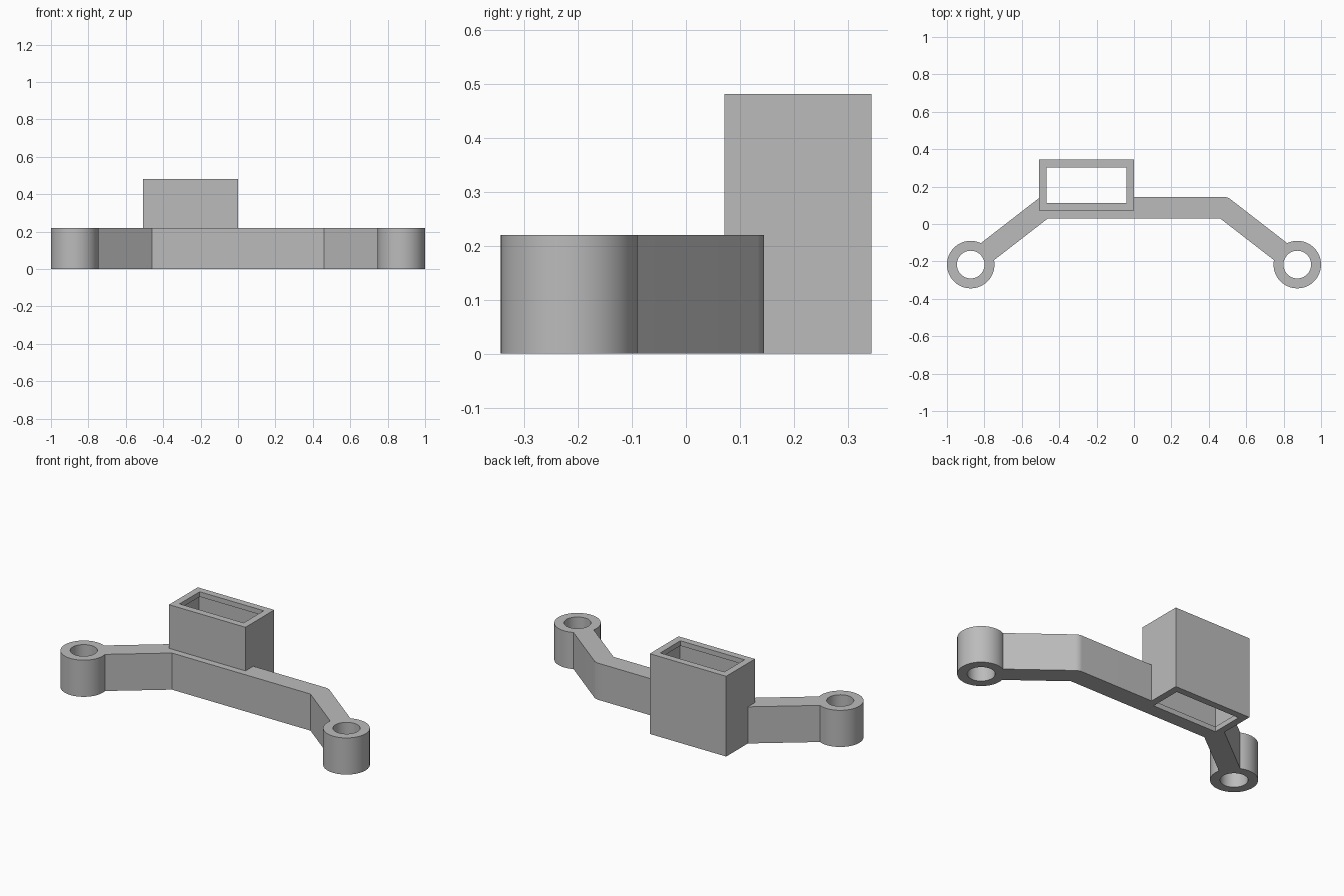
import bpy, bmesh
from math import cos, sin, pi, atan2
from mathutils import Vector

if "Cube" in bpy.data.objects:
    bpy.data.objects.remove(bpy.data.objects["Cube"], do_unlink=True)

BAR_H, BOX_H, HALF_W = 0.22, 0.482, 0.0575
HUB = Vector((0.873, -0.217))
BEND = Vector((0.48, 0.0875))

grey = bpy.data.materials.new("light_grey")
grey.use_nodes = True
colour = (0.5, 0.5, 0.5, 1)
grey.diffuse_color = colour
grey.node_tree.nodes["Principled BSDF"].inputs["Base Color"].default_value = colour


def prism(name, outline, z0, z1):
    """Extrude a flat outline from z0 to z1."""
    bm = bmesh.new()
    face = bm.faces.new([bm.verts.new((p[0], p[1], z0)) for p in outline])
    grown = bmesh.ops.extrude_face_region(bm, geom=[face])["geom"]
    bmesh.ops.translate(bm, vec=(0, 0, z1 - z0),
                        verts=[v for v in grown if isinstance(v, bmesh.types.BMVert)])
    bmesh.ops.recalc_face_normals(bm, faces=bm.faces)
    mesh = bpy.data.meshes.new(name)
    bm.to_mesh(mesh)
    bm.free()
    mesh.materials.append(grey)
    obj = bpy.data.objects.new(name, mesh)
    bpy.context.collection.objects.link(obj)
    return obj


def rect(x0, x1, y0, y1):
    return [(x0, y0), (x1, y0), (x1, y1), (x0, y1)]


def circle(centre, radius, n=64):
    return [(centre[0] + radius * cos(2 * pi * i / n),
             centre[1] + radius * sin(2 * pi * i / n)) for i in range(n)]


def combine(target, tool, operation):
    """Apply a boolean and discard the tool."""
    mod = target.modifiers.new(operation.lower(), 'BOOLEAN')
    mod.operation, mod.solver, mod.object = operation, 'EXACT', tool
    with bpy.context.temp_override(object=target, active_object=target):
        bpy.ops.object.modifier_apply(modifier=mod.name)
    bpy.data.objects.remove(tool, do_unlink=True)


# Bent bar: straight middle, slanted arms, rounded outer elbows
along = (HUB - BEND).normalized()
normal = Vector((-along.y, along.x))
turn = atan2(normal.y, normal.x)
inner_x = BEND.x - HALF_W * (1 - normal.y) / normal.x
half = [Vector((inner_x, BEND.y - HALF_W)),
        HUB - normal * HALF_W, HUB + normal * HALF_W]
for i in range(9):
    a = turn + (pi / 2 - turn) * i / 8
    half.append(BEND + HALF_W * Vector((cos(a), sin(a))))
bracket = prism("mounting_bracket",
                half + [Vector((-p.x, p.y)) for p in reversed(half)], 0, BAR_H)

# End hubs and rectangular sleeve
hubs = [(side * HUB.x, HUB.y) for side in (-1, 1)]
for c in hubs:
    combine(bracket, prism("hub", circle(c, 0.127), 0, BAR_H), 'UNION')
combine(bracket, prism("sleeve", rect(-0.508, 0, 0.071, 0.344), 0, BOX_H), 'UNION')

# Bolt holes, sleeve opening and the shallow recess between its lips
for c in hubs:
    combine(bracket, prism("bolt_hole", circle(c, 0.074), -0.1, 0.4), 'DIFFERENCE')
combine(bracket, prism("opening", rect(-0.467, -0.041, 0.112, 0.303), -0.1, 0.6), 'DIFFERENCE')
combine(bracket, prism("recess", rect(-0.479, -0.029, 0.1, 0.315), 0.03, BOX_H - 0.03), 'DIFFERENCE')

# Smooth round walls, crisp edges elsewhere
bpy.ops.object.select_all(action='DESELECT')
bracket.select_set(True)
bpy.context.view_layer.objects.active = bracket
bpy.ops.object.shade_smooth_by_angle(angle=pi / 6)
